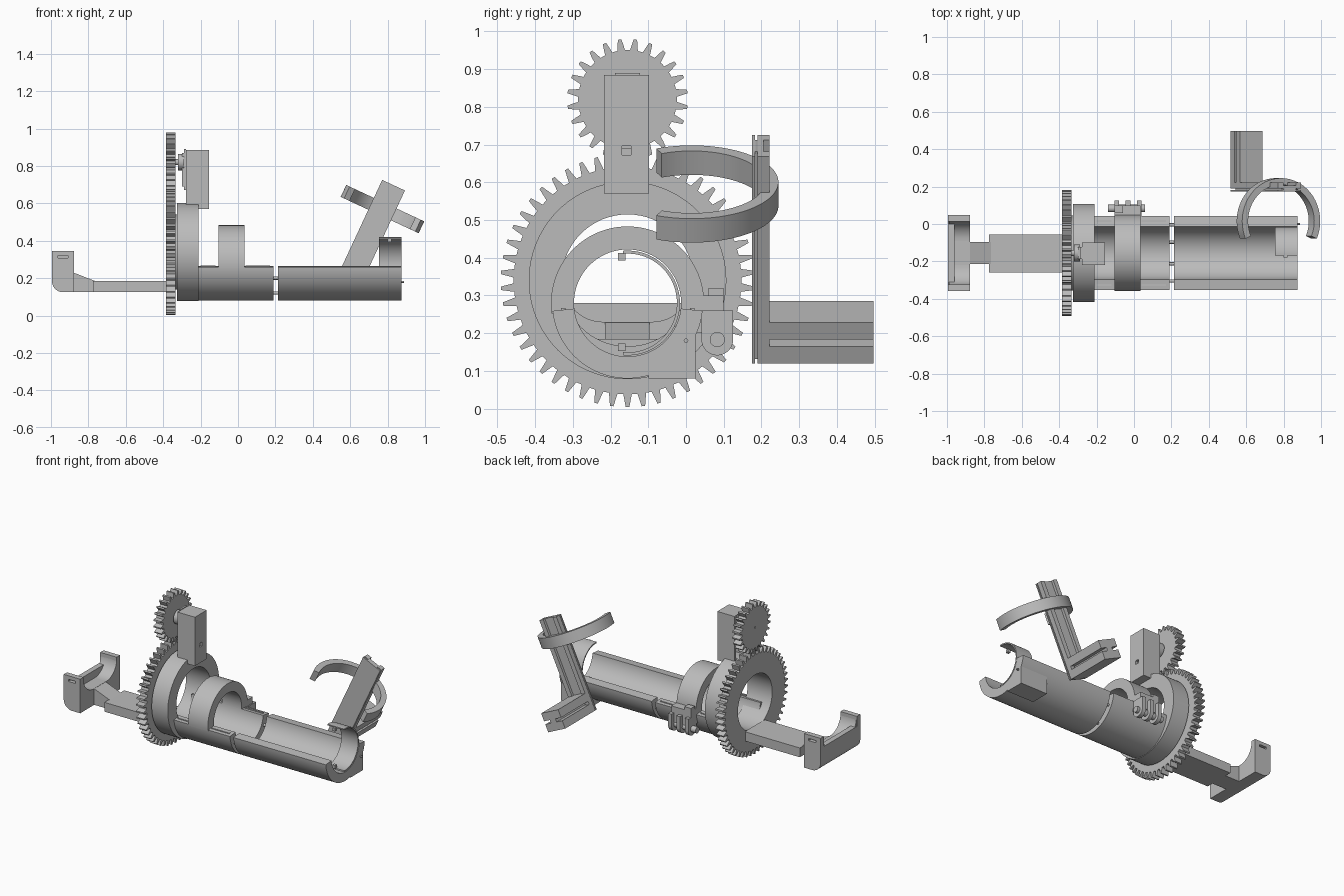
import bpy, bmesh
from math import sin, cos, pi, radians
from mathutils import Matrix, Vector

cube = bpy.data.objects.get("Cube")
if cube:
    bpy.data.objects.remove(cube, do_unlink=True)

grey = bpy.data.materials.new("plain_grey")
grey.use_nodes = True
COL = (0.5, 0.5, 0.5, 1)
grey.diffuse_color = COL
grey.node_tree.nodes["Principled BSDF"].inputs["Base Color"].default_value = COL

# Orientation of an extruded flat profile
ALONG_X = Matrix(((0, 0, 1, 0), (1, 0, 0, 0), (0, 1, 0, 0), (0, 0, 0, 1)))
ALONG_Y = Matrix(((1, 0, 0, 0), (0, 0, 1, 0), (0, 1, 0, 0), (0, 0, 0, 1)))
ALONG_Z = Matrix.Identity(4)
CY, CZ, HUB_Z, PINION_Z = -0.155, 0.28, 0.34, 0.82


def finish(name, bm, frame=None):
    """Turn a bmesh into a grey object with sharp edges kept."""
    if frame:
        bm.transform(frame)
    bmesh.ops.recalc_face_normals(bm, faces=bm.faces)
    for f in bm.faces:
        f.smooth = True
    mesh = bpy.data.meshes.new(name)
    bm.to_mesh(mesh)
    bm.free()
    mesh.set_sharp_from_angle(angle=radians(30))
    mesh.materials.append(grey)
    obj = bpy.data.objects.new(name, mesh)
    bpy.context.collection.objects.link(obj)
    return obj


def extrude(name, loops, a, b, axis=ALONG_X, frame=None):
    """Fill closed loops (inner ones are holes) and extrude from a to b."""
    curve = bpy.data.curves.new(name + "_profile", 'CURVE')
    curve.dimensions, curve.fill_mode = '2D', 'BOTH'
    curve.extrude = (b - a) / 2
    for loop in loops:
        s = curve.splines.new('POLY')
        s.points.add(len(loop) - 1)
        for p, (u, v) in zip(s.points, loop):
            p.co = (u, v, 0, 1)
        s.use_cyclic_u = True
    temp = bpy.data.objects.new(name + "_profile", curve)
    bpy.context.collection.objects.link(temp)
    bpy.context.view_layer.update()
    mesh = bpy.data.meshes.new_from_object(
        temp.evaluated_get(bpy.context.evaluated_depsgraph_get()))
    bm = bmesh.new()
    bm.from_mesh(mesh)
    bpy.data.objects.remove(temp, do_unlink=True)
    bpy.data.curves.remove(curve)
    bpy.data.meshes.remove(mesh)
    bmesh.ops.remove_doubles(bm, verts=bm.verts, dist=1e-5)
    bm.transform(axis @ Matrix.Translation((0, 0, (a + b) / 2)))
    return finish(name, bm, frame)


def box(name, x, y, z, frame=None):
    bm = bmesh.new()
    bmesh.ops.create_cube(bm, size=1)
    size = [r[1] - r[0] for r in (x, y, z)]
    mid = Vector([(r[0] + r[1]) / 2 for r in (x, y, z)])
    bm.transform(Matrix.Translation(mid) @ Matrix.Diagonal((*size, 1)))
    return finish(name, bm, frame)


def arc(cx, cy, r, a0, a1, n=32):
    return [(cx + r * cos(radians(a0 + (a1 - a0) * i / n)),
             cy + r * sin(radians(a0 + (a1 - a0) * i / n))) for i in range(n + 1)]


def circle(cx, cy, r, n=64):
    return arc(cx, cy, r, 0, 360, n)[:-1]


def band(cx, cy, ro, ri, a0, a1, n=48):
    return arc(cx, cy, ro, a0, a1, n) + arc(cx, cy, ri, a1, a0, n)


def rect(u0, u1, v0, v1):
    return [(u0, v0), (u1, v0), (u1, v1), (u0, v1)]


def gear(cy, cz, teeth, root, tip, phase):
    shape = [(-.5, 0), (-.3, 0), (-.2, .5), (-.11, 1), (.11, 1), (.2, .5), (.3, 0)]
    pts = []
    for k in range(teeth):
        for frac, h in shape:
            a = phase + (k + frac) * 2 * pi / teeth
            r = root + (tip - root) * h
            pts.append((cy + r * cos(a), cz + r * sin(a)))
    return pts


# Large gear, its hub, and the small driving gear
bore = circle(CY, HUB_Z, 0.175)
extrude("large_gear", [gear(CY, HUB_Z, 50, 0.302, 0.336, -pi / 2), bore], -0.385, -0.333)
extrude("gear_hub", [circle(CY, HUB_Z, 0.262, 96), bore], -0.325, -0.21)
extrude("hub_spacer", [circle(CY, HUB_Z, 0.2), bore], -0.335, -0.32)
extrude("small_gear", [gear(CY, PINION_Z, 24, 0.131, 0.16, pi / 2 + pi / 24),
                       circle(CY, PINION_Z, 0.006, 12)], -0.385, -0.333)

# Motor housing, open towards the gears
extrude("motor_housing", [rect(-0.218, -0.098, 0.57, 0.885),
                          rect(-0.203, -0.113, 0.60, 0.87)], -0.278, -0.17)
extrude("motor_front", [rect(-0.218, -0.098, 0.57, 0.885),
                        rect(-0.17, -0.146, 0.673, 0.697)], -0.17, -0.155)
box("motor_body", (-0.30, -0.19), (-0.188, -0.122), (0.69, 0.87))
box("motor_flange", (-0.29, -0.278), (-0.188, -0.122), (0.67, 0.89))
extrude("motor_boss", [circle(CY, PINION_Z, 0.045, 32)], -0.322, -0.29)
extrude("motor_shaft", [circle(CY, PINION_Z, 0.016, 24)], -0.345, -0.31)

# Forearm trough in two lengths, joined by pegs
trough = band(CY, CZ, 0.2, 0.142, 186, 354)
extrude("trough_inner", [trough], -0.325, 0.19)
extrude("trough_outer", [trough], 0.215, 0.875)
for a in (208, 250, 290, 332):
    y, z = CY + 0.17 * cos(radians(a)), CZ + 0.17 * sin(radians(a))
    extrude("joint_peg", [circle(y, z, 0.009, 16)], 0.18, 0.225)
for s in (-1, 1):
    y = CY + s * 0.171
    for x in ((-0.2, -0.12), (0.04, 0.17)):
        box("trough_rail", x, (y - 0.006, y + 0.006), (0.25, 0.267))

# Wrist ring
extrude("wrist_ring", [band(CY, CZ, 0.203, 0.142, -8, 188, 64)], -0.105, 0.035)

# Hinge on the back of the wrist ring
box("hinge_block", (-0.105, 0.035), (0.02, 0.10), (0.2, 0.30))
box("hinge_lug", (-0.105, -0.06), (0.06, 0.10), (0.29, 0.32))
knuckle = arc(0.083, 0.183, 0.042, 0, -180, 16) + [(0.041, 0.26), (0.125, 0.26)]
for x in (-0.105, -0.045, 0.015):
    extrude("hinge_knuckle", [knuckle], x, x + 0.025)
extrude("hinge_pin", [circle(0.083, 0.183, 0.02, 24)], -0.14, 0.058)

# Box under the far end and thin spring clip inside it
extrude("end_box", [[(-0.10, 0.08), (0.025, 0.08), (0.025, 0.2), (0.0, 0.2),
                     *arc(CY, CZ, 0.17, -28, -70, 12)]], 0.68, 0.875)
extrude("spring_clip", [band(CY, CZ, 0.139, 0.131, 95, -95)], 0.755, 0.875)
for z in (0.403, 0.163):
    box("clip_tip", (0.80, 0.82), (-0.18, -0.16), (z - 0.01, z + 0.01))
extrude("end_pin", [circle(0.0, 0.18, 0.006, 12)], 0.86, 0.888)

# Tilted upper-arm bracket: grooved bar, slotted foot, open cuff
tilt = Matrix.Translation((0.515, 0, 0.176)) @ Matrix.Rotation(radians(25), 4, 'Y')
W = 0.134


def mirrored(half):
    """Complete a half outline across the middle of the bar."""
    return half + [(W - u, v) for u, v in reversed(half)]


bar = mirrored([(W / 2, 0.175), (W, 0.175), (W, 0.183), (W - 0.03, 0.183),
                (W - 0.03, 0.19), (W, 0.19), (W, 0.222), (W - 0.03, 0.222),
                (W - 0.03, 0.205)])
extrude("arm_bar", [bar], 0, 0.606, ALONG_Z, tilt)
foot = mirrored([(W / 2, 0), (W, 0), (W, 0.05), (W - 0.045, 0.05),
                 (W - 0.045, 0.07), (W, 0.07), (W, 0.12), (W / 2, 0.12)])
extrude("arm_foot", [foot], 0.2, 0.497, ALONG_Y, tilt)
extrude("arm_cuff", [band(W / 2, 0.015, 0.23, 0.195, -24, 204, 64)],
        0.43, 0.5, ALONG_Z, tilt)

# Hand bar with its gusset
box("hand_bar", (-0.775, -0.38), (-0.258, -0.055), (0.125, 0.185))
extrude("hand_gusset", [[(-0.88, 0.125), (-0.765, 0.125), (-0.765, 0.185), (-0.88, 0.23)]],
        -0.215, -0.097, ALONG_Y)

# Hand yoke: rounded base, two slotted uprights, curved fillets
lower = arc(-0.935, 0.185, 0.06, 180, 270, 12) + [(-0.877, 0.125)]
base = lower + [(-0.877, 0.23), (-0.96, 0.23), (-0.96, 0.28), (-0.995, 0.28)]
extrude("yoke_base", [base], -0.33, 0.02, ALONG_Y)
upright = lower + [(-0.877, 0.345), (-0.995, 0.345)]
for s in (-1, 1):
    y = CY + s * 0.186
    extrude("yoke_upright", [upright, rect(-0.962, -0.91, 0.308, 0.322)],
            y - 0.017, y + 0.017, ALONG_Y)
    fillet = [(CY + s * 0.17, 0.225)] + [
        (CY + s * u, v) for u, v in arc(0.065, 0.335, 0.105, 0, -90, 12)]
    extrude("yoke_fillet", [fillet], -0.99, -0.877)
